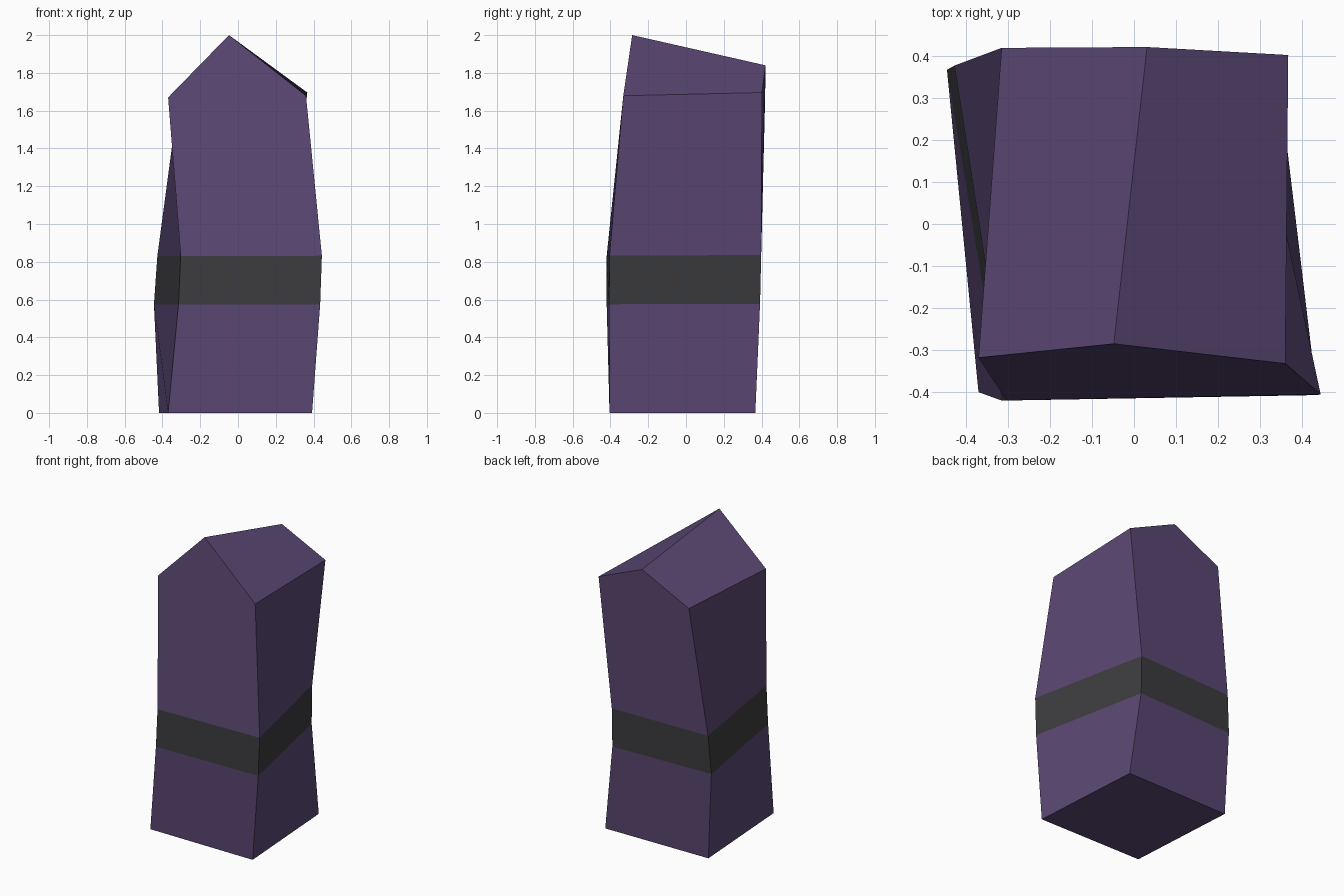
import bpy
import bmesh

if "Cube" in bpy.data.objects:
    bpy.data.objects.remove(bpy.data.objects["Cube"])


def material(name, rgb):
    mat = bpy.data.materials.new(name)
    mat.diffuse_color = (*rgb, 1.0)
    mat.use_nodes = True
    mat.node_tree.nodes["Principled BSDF"].inputs["Base Color"].default_value = mat.diffuse_color
    return mat


# Corner rings from the ground up: front-left, front-right, back-right, back-left
rings = [
    [(-0.37, -0.40, 0), (0.392, -0.405, 0), (0.342, 0.367, 0), (-0.418, 0.36, 0)],
    [(-0.315, -0.42, 0.575), (0.435, -0.407, 0.575), (0.272, 0.392, 0.577), (-0.445, 0.367, 0.575)],
    [(-0.303, -0.42, 0.83), (0.444, -0.405, 0.832), (0.272, 0.398, 0.836), (-0.427, 0.377, 0.83)],
    [(-0.37, -0.318, 1.67), (0.36, -0.332, 1.679), (0.367, 0.402, 1.696), (-0.315, 0.419, 1.67)],
]
ridge = [(-0.048, -0.285, 2.0), (0.031, 0.421, 1.84)]

bm = bmesh.new()
loops = [[bm.verts.new(co) for co in ring] for ring in rings]
ridge_front, ridge_back = [bm.verts.new(co) for co in ridge]

# Base, then the slightly twisted walls between rings
bm.faces.new(loops[0][::-1])
for level in range(3):
    low, up = loops[level], loops[level + 1]
    for i in range(4):
        j = (i + 1) % 4
        wall = [up[i], low[i], low[j], up[j]]
        if level == 2 and i in (0, 2):
            # Front and back walls run up into the gables
            wall.append(ridge_front if i == 0 else ridge_back)
        face = bm.faces.new(wall)
        face.material_index = 1 if level == 1 else 0  # dark band

# Slanted roof
fl, fr, br, bl = loops[3]
bm.faces.new((ridge_front, fr, br, ridge_back))
bm.faces.new((bl, fl, ridge_front, ridge_back))

mesh = bpy.data.meshes.new("banded_pillar")
bm.to_mesh(mesh)
bm.free()
mesh.materials.append(material("dusky purple", (0.102, 0.063, 0.170)))
mesh.materials.append(material("charcoal band", (0.046, 0.046, 0.052)))
bpy.context.collection.objects.link(bpy.data.objects.new("banded_pillar", mesh))
